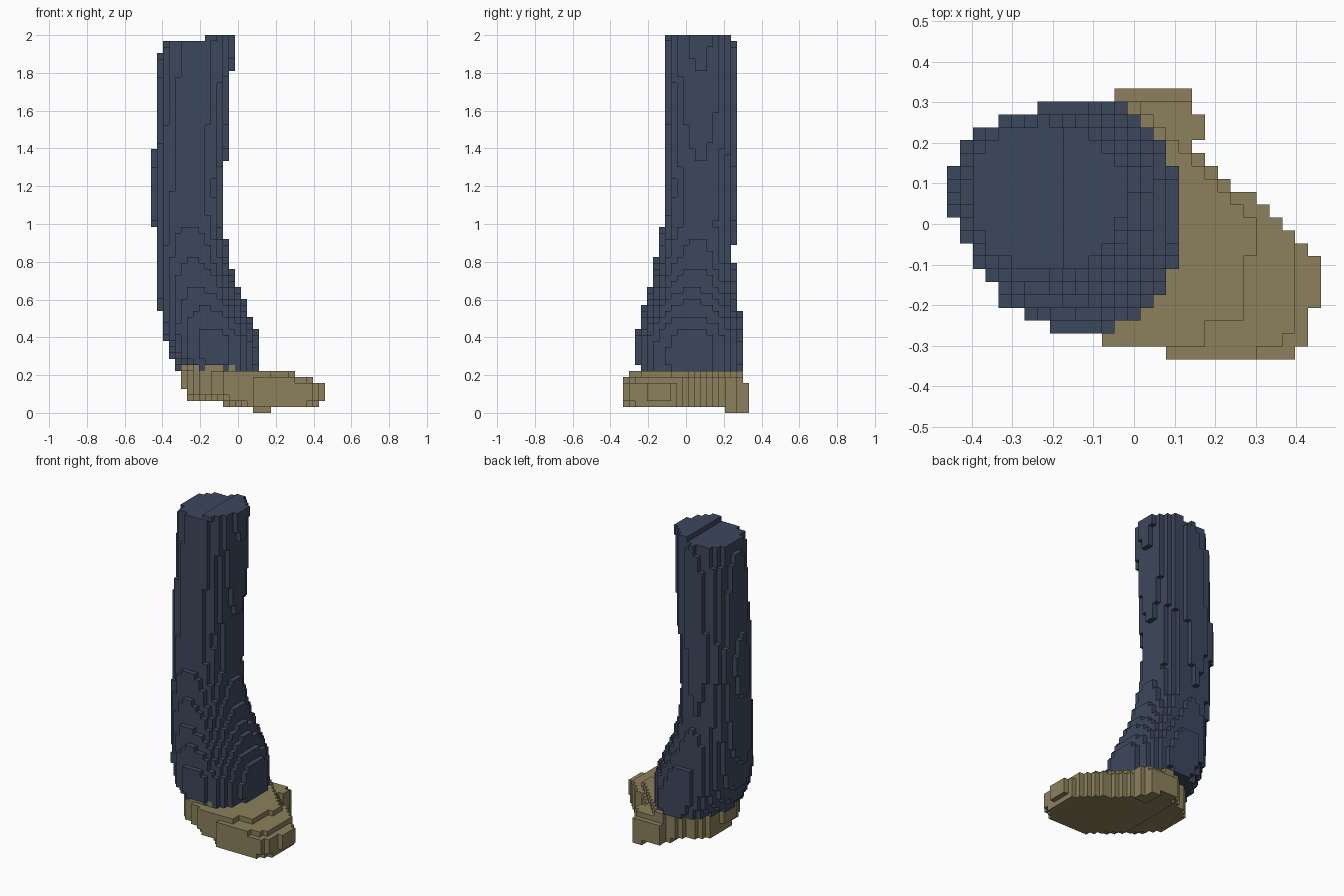
import bpy, bmesh

if "Cube" in bpy.data.objects:
    bpy.data.objects.remove(bpy.data.objects["Cube"], do_unlink=True)

# Block grid
S = 2 / 63
NX, NY, NZ = 29, 21, 63


def centre(i, j, k):
    return (i + 0.5 - NX / 2) * S, (j + 0.5 - NY / 2) * S, (k + 0.5) * S


def material(name, colour):
    m = bpy.data.materials.new(name)
    m.use_nodes = True
    m.diffuse_color = (*colour, 1)
    m.node_tree.nodes["Principled BSDF"].inputs["Base Color"].default_value = (*colour, 1)
    return m


navy = material("navy cloth", (0.046, 0.063, 0.107))
tan = material("tan leather", (0.262, 0.217, 0.106))

# Trouser leg cross-sections: z, x min, x max, y min, y max
LEG = [
    (0.22, -0.31, 0.11, -0.25, 0.29),
    (0.30, -0.355, 0.118, -0.268, 0.308),
    (0.42, -0.395, 0.108, -0.265, 0.308),
    (0.52, -0.41, 0.065, -0.236, 0.292),
    (0.65, -0.425, 0.005, -0.195, 0.268),
    (0.80, -0.435, -0.044, -0.162, 0.252),
    (1.00, -0.446, -0.075, -0.125, 0.256),
    (1.20, -0.453, -0.073, -0.112, 0.264),
    (1.50, -0.44, -0.052, -0.112, 0.264),
    (1.80, -0.425, -0.032, -0.112, 0.262),
    (2.00, -0.403, -0.02, -0.112, 0.252),
]

# Shoe footprint
SHOE = [(-0.305, 0.0), (-0.27, 0.11), (-0.2, 0.2), (-0.05, 0.28), (-0.05, 0.335),
        (0.14, 0.335), (0.145, 0.27), (0.175, 0.27), (0.175, 0.205), (0.14, 0.2),
        (0.14, 0.175), (0.21, 0.125), (0.34, 0.035), (0.43, -0.06), (0.465, -0.08),
        (0.465, -0.205), (0.43, -0.21), (0.43, -0.302), (0.396, -0.302), (0.396, -0.335),
        (0.08, -0.335), (0.07, -0.302), (-0.045, -0.302), (-0.2, -0.235), (-0.28, -0.12)]


def in_polygon(x, y, pts):
    inside = False
    for (x1, y1), (x2, y2) in zip(pts, pts[1:] + pts[:1]):
        if (y1 > y) != (y2 > y) and x < x1 + (y - y1) * (x2 - x1) / (y2 - y1):
            inside = not inside
    return inside


def in_leg(x, y, z, k):
    if k < 7:
        return False
    if k == NZ - 1 and x < -0.17:          # step in the cut top
        return False
    for a, b in zip(LEG, LEG[1:]):
        if a[0] <= z <= b[0]:
            t = (z - a[0]) / (b[0] - a[0])
            x0, x1, y0, y1 = (p + (q - p) * t for p, q in zip(a[1:], b[1:]))
            u = abs(2 * x - x0 - x1) / (x1 - x0)
            v = abs(2 * y - y0 - y1) / (y1 - y0)
            return u ** 2.12 + v ** 2.12 < 1
    return False


# Limits of each shoe layer: x min, x max, y min, y max
LAYERS = [
    (0.079, 0.175, 0.2, 0.34),
    (-0.08, 0.43, -0.34, 0.34),
    (-0.27, 0.47, -0.34, 0.34),
    (-0.27, 0.47, -0.34, 0.34),
    (-0.31, 0.47, -0.34, 0.34),
    (-0.31, 0.396, -0.34, 0.305),
    (-0.31, 0.30, -0.305, 0.305),
]


def in_shoe(x, y, z, k):
    if k >= len(LAYERS):
        return False
    x0, x1, y0, y1 = LAYERS[k]
    if not (x0 < x < x1 and y0 < y < y1):
        return False
    # Sole rounded at the toe and at the inner front
    if k == 1 and (x - y > 0.68 or x + y < -0.24):
        return False
    if k == 2 and x + y < -0.32:
        return False
    # Toe terraces
    if k == 5 and (x - y > 0.645 or (y < -0.3 and x > 0.3)):
        return False
    if k == 6:
        limit = 0.3 - max(0, y) if y > -0.08 else (0.27 if y > -0.235 else 0.19)
        if x > limit:
            return False
    return in_polygon(x, y, SHOE)


def fill(test):
    return {(i, j, k) for i in range(NX) for j in range(NY) for k in range(NZ)
            if test(*centre(i, j, k), k)}


leg_cells = fill(in_leg)
shoe_cells = fill(in_shoe)
solid = leg_cells | shoe_cells

# Outward block sides: direction and corner offsets
SIDES = [
    ((1, 0, 0), [(1, 0, 0), (1, 1, 0), (1, 1, 1), (1, 0, 1)]),
    ((-1, 0, 0), [(0, 0, 0), (0, 0, 1), (0, 1, 1), (0, 1, 0)]),
    ((0, 1, 0), [(0, 1, 0), (0, 1, 1), (1, 1, 1), (1, 1, 0)]),
    ((0, -1, 0), [(0, 0, 0), (1, 0, 0), (1, 0, 1), (0, 0, 1)]),
    ((0, 0, 1), [(0, 0, 1), (1, 0, 1), (1, 1, 1), (0, 1, 1)]),
    ((0, 0, -1), [(0, 0, 0), (0, 1, 0), (1, 1, 0), (1, 0, 0)]),
]


def build(name, cells, materials, pick):
    """Skin the exposed sides of a set of blocks."""
    bm = bmesh.new()
    corners = {}

    def vert(p):
        if p not in corners:
            corners[p] = bm.verts.new(((p[0] - NX / 2) * S, (p[1] - NY / 2) * S, p[2] * S))
        return corners[p]

    for c in sorted(cells):
        for d, quad in SIDES:
            if tuple(a + b for a, b in zip(c, d)) in solid:
                continue
            face = bm.faces.new([vert(tuple(a + b for a, b in zip(c, o))) for o in quad])
            face.material_index = pick(c)
    mesh = bpy.data.meshes.new(name)
    bm.to_mesh(mesh)
    bm.free()
    for m in materials:
        mesh.materials.append(m)
    obj = bpy.data.objects.new(name, mesh)
    bpy.context.collection.objects.link(obj)


def hem_colour(c):
    # Ragged hem: tan shows through on the front of the lowest row
    x, y, z = centre(*c)
    return int(c[2] == 7 and x < 0 and y < -0.1 and c[0] % 4 != 0)


build("trouser_leg", leg_cells, [navy, tan], hem_colour)
build("shoe", shoe_cells, [tan], lambda c: 0)
